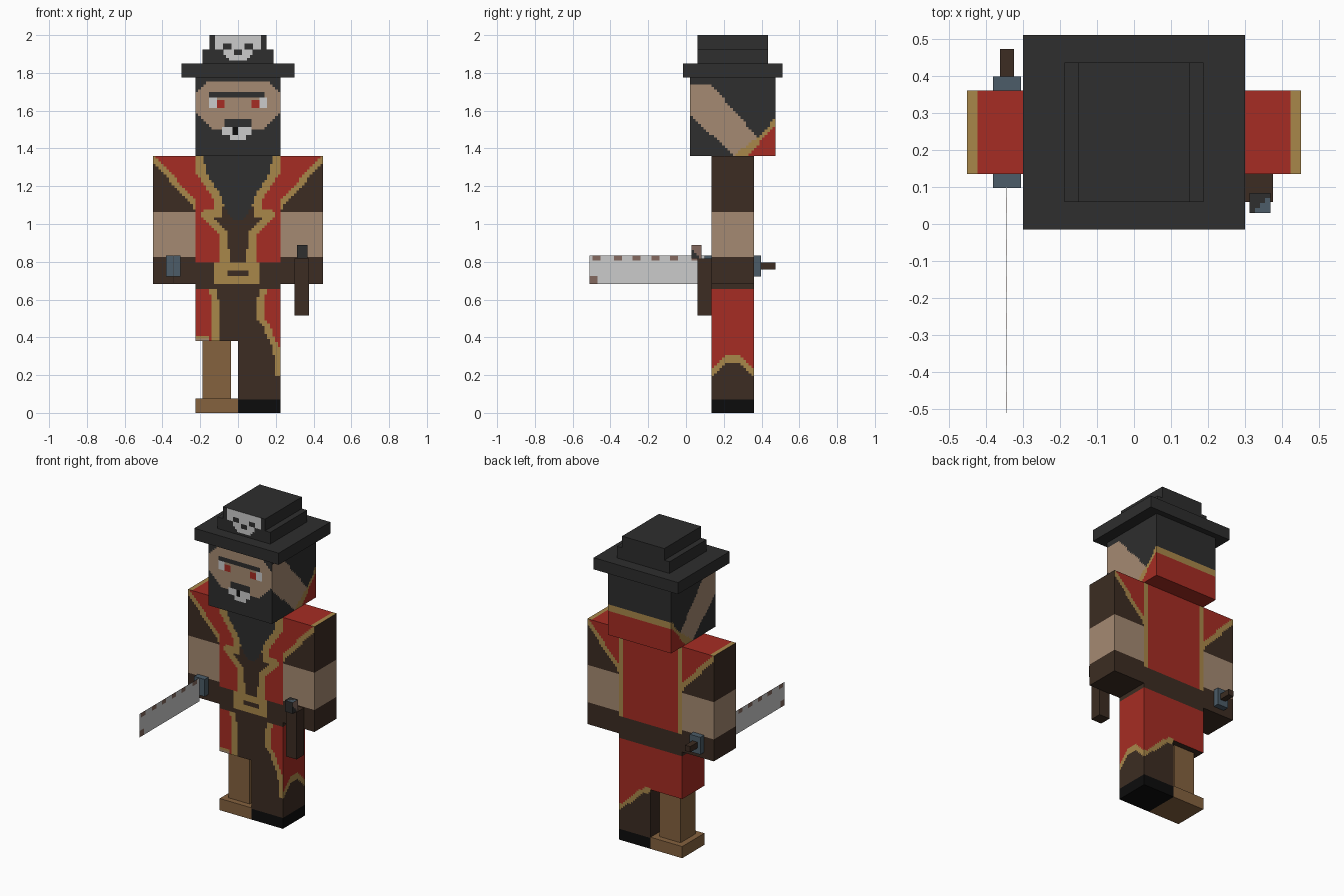
import bpy, bmesh
from mathutils import Vector

if "Cube" in bpy.data.objects:
    bpy.data.objects.remove(bpy.data.objects["Cube"])

# ---------- palette ----------
HEX = {"charcoal": "2E2E2E", "red": "A62C23", "gold": "A9874A", "dark_brown": "3C2C22",
       "skin": "A58A72", "wood": "85623F", "black": "0C0C0C", "bone": "CBCBCB",
       "steel_blue": "4C5C68", "rust": "84695E"}
NAMES = list(HEX)
MATS = []
for name, h in HEX.items():
    m = bpy.data.materials.new(name)
    c = [int(h[i:i + 2], 16) / 255 for i in (0, 2, 4)]
    m.diffuse_color = [v / 12.92 if v < 0.04045 else ((v + 0.055) / 1.055) ** 2.4 for v in c] + [1]
    m.use_nodes = True
    m.node_tree.nodes["Principled BSDF"].inputs["Base Color"].default_value = m.diffuse_color
    MATS.append(m)

CELL = 0.0140625   # size of one painted square


def lerp(points, t):
    """Piecewise linear lookup through (t, value) pairs in rising t."""
    if t <= points[0][0]:
        return points[0][1]
    for (a, va), (b, vb) in zip(points, points[1:]):
        if t <= b:
            return va + (vb - va) * (t - a) / (b - a)
    return points[-1][1]


def box(name, lo, hi, paint, only=None):
    """Box with faces split into squares when paint is a rule(x, y, z, side)."""
    bm = bmesh.new()
    plain = isinstance(paint, str)
    for axis in range(3):
        u, v = (axis + 1) % 3, (axis + 2) % 3
        nu, nv = [1 if plain else max(1, round((hi[k] - lo[k]) / CELL)) for k in (u, v)]
        for sign in (-1, 1):
            side = "-+"[sign > 0] + "xyz"[axis]
            if only and side != only:
                continue
            grid = []
            for i in range(nu + 1):
                row = []
                for j in range(nv + 1):
                    p = Vector((0, 0, 0))
                    p[axis] = hi[axis] if sign > 0 else lo[axis]
                    p[u] = lo[u] + (hi[u] - lo[u]) * i / nu
                    p[v] = lo[v] + (hi[v] - lo[v]) * j / nv
                    row.append(bm.verts.new(p))
                grid.append(row)
            for i in range(nu):
                for j in range(nv):
                    q = [grid[i][j], grid[i + 1][j], grid[i + 1][j + 1], grid[i][j + 1]]
                    f = bm.faces.new(q if sign > 0 else q[::-1])
                    c = f.calc_center_median()
                    f.material_index = NAMES.index(paint if plain else paint(c.x, c.y, c.z, side))
    bmesh.ops.remove_doubles(bm, verts=bm.verts, dist=1e-5)
    me = bpy.data.meshes.new(name)
    bm.to_mesh(me)
    bm.free()
    for m in MATS:
        me.materials.append(m)
    ob = bpy.data.objects.new(name, me)
    bpy.context.collection.objects.link(ob)
    return ob


def inside(x, z, x0, x1, z0, z1):
    return x0 < x < x1 and z0 < z < z1


# ---------- head: face, beard, hair and raised collar ----------
def head_paint(x, y, z, side):
    a = abs(x)
    if side == "-y":
        if inside(x, z, -.035, .0, 1.475, 1.515):
            return "black"
        if inside(x, z, -.085, .075, 1.475, 1.515) or inside(x, z, -.04, .04, 1.44, 1.475):
            return "bone"
        if inside(x, z, -.07, .07, 1.515, 1.55):              # moustache
            return "charcoal"
        if inside(x, z, -.15, .14, 1.668, 1.70) or z > 1.76:  # brow
            return "charcoal"
        if z > 1.70 and a > .15 + (1.765 - z) * .9:           # hairline
            return "charcoal"
        if 1.62 < z < 1.668 and .11 < a < .155:
            return "bone"
        if 1.612 < z < 1.66 and .07 < a < .11:
            return "red"
        return "charcoal" if z < lerp([(.08, 1.50), (.13, 1.50), (.225, 1.585)], a) else "skin"
    if side in ("-x", "+x"):
        if z < lerp([(.325, 1.36), (.47, 1.52)], y) and y > .325:
            return "red"
        if z < lerp([(.246, 1.36), (.373, 1.455), (.47, 1.555)], y) and y > .246:
            return "gold"
        upper = lerp([(.125, 1.745), (.373, 1.466), (.47, 1.36)], y)
        lower = lerp([(.02, 1.585), (.25, 1.36)], y)
        return "skin" if lower < z < upper else "charcoal"
    if side == "+y":
        return "red" if z < 1.515 else "gold" if z < 1.55 else "charcoal"
    return "red" if side == "-z" and y > .31 else "charcoal"


box("head", (-.225, .0225, 1.36), (.225, .4725, 1.81), head_paint)


# ---------- hat with skull badge ----------
def badge(x, y, z, side):
    if side != "-y":
        return "charcoal"
    a = abs(x)
    if .04 < a < .082 and 1.922 < z < 1.962 or inside(x, z, -.018, .018, 1.897, 1.925):
        return "charcoal"
    if z > 1.93:
        return "bone" if a < .115 else "charcoal"
    return "bone" if a < lerp([(1.86, .035), (1.89, .065), (1.93, .085)], z) and z > 1.86 else "charcoal"


box("hat_brim", (-.3, -.015, 1.775), (.3, .51, 1.85), "charcoal")
box("hat_band", (-.1875, .06, 1.85), (.1875, .435, 1.925), badge)
box("hat_crown", (-.15, .06, 1.925), (.15, .435, 2.0), badge)


# ---------- coat ----------
TRIM = [(.8, .07), (.95, .08), (1.0, .125), (1.035, .165), (1.06, .165), (1.075, .11),
        (1.10, .10), (1.15, .115), (1.27, .195), (1.36, .205)]
BEARD = [(1.01, .0), (1.03, .03), (1.08, .07), (1.13, .10)]


def torso_paint(x, y, z, side):
    a = abs(x)
    if side == "-y":
        if inside(x, z, -.12, .115, .675, .80):               # belt buckle
            return "dark_brown" if a < .055 and .722 < z < .76 else "gold"
        if z < .80:
            return "dark_brown"
        t = lerp(TRIM, z)
        if abs(a - t) < .025 or (1.03 < z < 1.075 and .09 < a < .185 and z > 1.0 + a * .3):
            return "gold"
        if a > t:
            return "red"
        return "charcoal" if z > 1.01 and (z > 1.13 or a < lerp(BEARD, z)) else "dark_brown"
    if side == "+y":
        return "dark_brown" if z < .79 else "gold" if a > .19 else "red"
    return "red" if side == "+z" else "dark_brown"


def arm_paint(x, y, z, side):
    a = abs(x)
    if side == "+z":
        return "gold" if a > .415 else "red"
    if side in ("-y", "+y"):                                  # shoulder cape edge
        edge = 1.10 + (a - .225) * 1.12
        if z > edge + .022:
            return "red"
        if z > edge - .024:
            return "gold"
    return "skin" if .83 < z < 1.06 and side != "-z" else "dark_brown"


box("torso", (-.225, .135, .683), (.225, .36, 1.36), torso_paint)
for s, lo, hi in (("right", -.45, -.225), ("left", .225, .45)):
    box(s + "_arm", (lo, .135, .683), (hi, .36, 1.36), arm_paint)


# ---------- legs with coat tails ----------
TAIL = [(.2, .212), (.3, .21), (.36, .195), (.42, .165), (.47, .15), (.5, .118), (.58, .118), (.65, .135)]


def left_leg_paint(x, y, z, side):
    if z < .075:
        return "black"
    if z > .65 or side in ("-x", "-z"):
        return "dark_brown"
    if side == "-y":
        t = lerp(TAIL, z)
        if z < .2 or x < t - .019:
            return "dark_brown"
        return "gold" if x < t + .019 else "red"
    if side == "+x":
        hem = lerp([(.135, .2), (.21, .282), (.28, .282), (.36, .2)], y)
    else:
        hem = lerp([(0, .37), (.05, .355), (.225, .2)], x)
    return "red" if z > hem + .025 else "gold" if z > hem - .012 else "dark_brown"


def right_leg_paint(x, y, z, side):
    if z > .65 or side in ("+x", "-z"):
        return "dark_brown"
    if side == "-y":
        if z < .41 and x < -.15:
            return "skin" if z < .40 else "gold"
        t = -lerp(TAIL[5:], z)
        if x > t + .019:
            return "dark_brown"
        return "gold" if x > t - .019 else "red"
    return "red"


box("left_leg", (0, .135, 0), (.225, .36, .683), left_leg_paint)
box("right_thigh", (-.225, .135, .38), (0, .36, .683), right_leg_paint)
box("peg_leg", (-.1875, .1725, .075), (-.0375, .3225, .38), "wood")
box("peg_foot", (-.225, .135, 0), (0, .36, .075), "wood")


# ---------- sword: thin blade, guard and grip ----------
def blade_paint(x, y, z, side):
    notch = z > .80 and (y + .49) % .103 < .042 and y > -.49
    return "rust" if notch or (y < -.465 and z < .722) else "bone"


box("sword_blade", (-.3435, -.51, .683), (-.3425, .10, .833), blade_paint)
box("sword_guard", (-.38, .0975, .722), (-.305, .3975, .833), "steel_blue")
box("sword_grip", (-.361, .3975, .76), (-.324, .4725, .797), "dark_brown")


# ---------- holstered pistol ----------
def hammer_paint(x, y, z, side):
    if side == "+z":
        return "steel_blue" if x - .315 > y - .03 else "charcoal"
    if side in ("-x", "+x"):
        return "rust" if z - .82 > .07 - (y - .03) * 1.0 - .02 else "charcoal"
    return "charcoal"


box("pistol_holster", (.3, .06, .515), (.375, .135, .818), "dark_brown")
box("pistol_hammer", (.312, .03, .818), (.368, .083, .89), hammer_paint)
